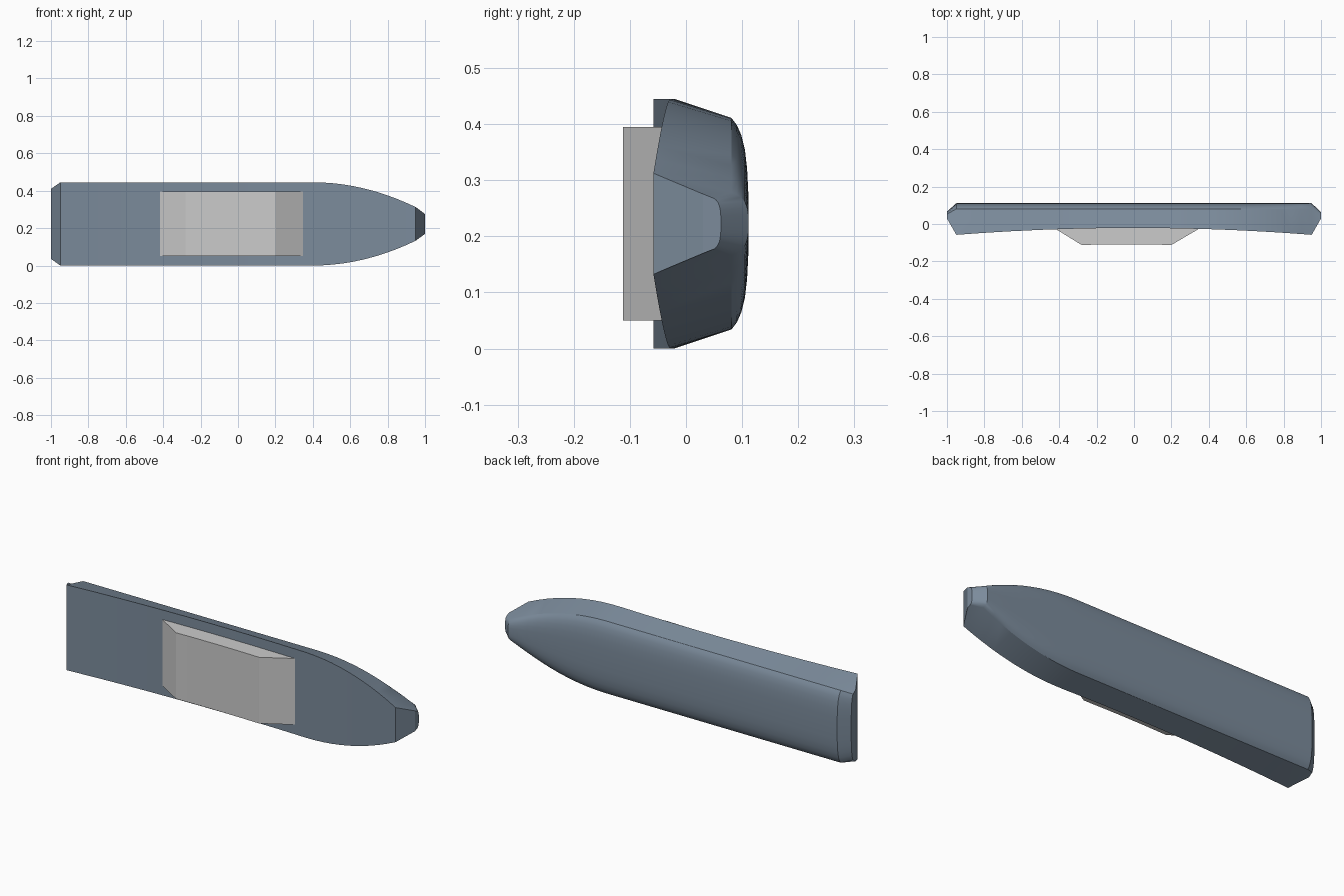
import bpy, bmesh

if "Cube" in bpy.data.objects:
    bpy.data.objects.remove(bpy.data.objects["Cube"])

ZC = 0.2225  # mid height


def finish(name, verts, faces, color=None):
    bm = bmesh.new()
    vs = [bm.verts.new(v) for v in verts]
    for f in faces:
        bm.faces.new([vs[i] for i in f])
    bmesh.ops.recalc_face_normals(bm, faces=bm.faces)
    me = bpy.data.meshes.new(name)
    bm.to_mesh(me)
    bm.free()
    ob = bpy.data.objects.new(name, me)
    bpy.context.collection.objects.link(ob)
    if color:
        mat = bpy.data.materials.new(name + "_colour")
        mat.diffuse_color = color
        mat.use_nodes = True
        mat.node_tree.nodes["Principled BSDF"].inputs["Base Color"].default_value = mat.diffuse_color
        me.materials.append(mat)
    bpy.ops.object.select_all(action='DESELECT')
    ob.select_set(True)
    bpy.context.view_layer.objects.active = ob
    bpy.ops.object.shade_smooth_by_angle(angle=0.4)
    return ob


def loft(name, rings, color=None):
    n = len(rings[0])
    verts = [p for r in rings for p in r]
    faces = [list(range(n)), list(range(len(verts) - n, len(verts)))]
    for k in range(len(rings) - 1):
        for i in range(n):
            j = (i + 1) % n
            faces.append([k * n + i, k * n + j, (k + 1) * n + j, (k + 1) * n + i])
    return finish(name, verts, faces, color)


# Cross-section: flat front, sloped sides, domed back
DOME = [(1, 0), (0.93, 0.33), (0.84, 0.58), (0.7, 0.8), (0.52, 0.93), (0.3, 1)]


def section(x, front_half, back_half, y_front, y_edge, y_back):
    half = [(front_half, y_front)]
    half += [(back_half * w, y_edge + (y_back - y_edge) * t) for w, t in DOME]
    return ([(x, y, ZC - h) for h, y in half] +
            [(x, y, ZC + h) for h, y in reversed(half)])


def front_y(x):
    return -0.021 - 0.037 * (x / 0.95) ** 2


def half_width(x):
    return ZC - 0.438 * max(0, x - 0.4) ** 2


# Body: bevelled end, straight run, tapering nose, bevelled tip
xs = [-0.95 + 0.15 * i for i in range(9)] + [0.4 + 0.055 * i for i in range(11)]
rings = [section(-1, 0.187, 0.172, 0.03, 0.052, 0.067)]
for x in xs:
    h = half_width(x)
    rings.append(section(x, h, h - 0.034, front_y(x), 0.081, 0.111))
rings.append(section(1, 0.053, 0.045, 0.03, 0.05, 0.062))
loft("body", rings, (0.2, 0.26, 0.33, 1))

# Front clip: slightly bowed block with sloped ends
profile = [(-0.42, -0.026), (-0.28, -0.112), (-0.16, -0.1095), (-0.04, -0.1085),
           (0.08, -0.1095), (0.20, -0.112), (0.35, -0.024), (0.30, -0.012), (-0.36, -0.012)]
loft("front_clip", [[(x, y, z) for x, y in profile] for z in (0.05, 0.395)])
